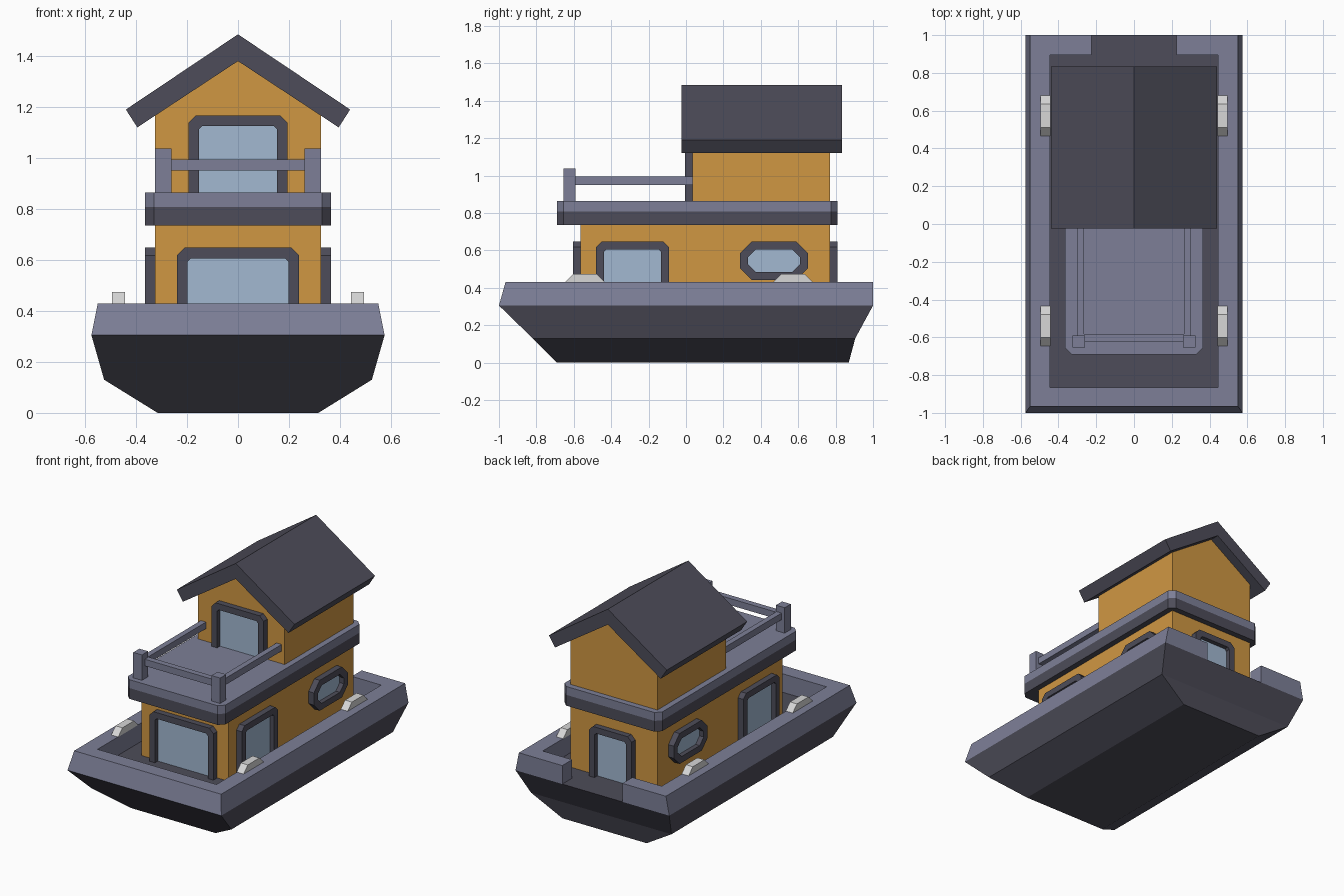
import bpy, bmesh

if "Cube" in bpy.data.objects:
    bpy.data.objects.remove(bpy.data.objects["Cube"])


def material(name, rgb):
    m = bpy.data.materials.new(name)
    m.diffuse_color = (*rgb, 1)
    m.use_nodes = True
    m.node_tree.nodes["Principled BSDF"].inputs["Base Color"].default_value = m.diffuse_color
    return m


DARK = material("dark_slate", (0.075, 0.073, 0.100))
GREY = material("blue_grey", (0.205, 0.213, 0.310))
ORANGE = material("warm_orange", (0.63, 0.31, 0.055))
GLASS = material("pale_glass", (0.36, 0.48, 0.64))
WHITE = material("off_white", (0.68, 0.68, 0.68))


def loft(name, rings, mat, closed=False):
    """Skin a row of equal rings; cap both ends unless the row closes on itself."""
    bm = bmesh.new()
    vs = [[bm.verts.new(p) for p in r] for r in rings]
    n = len(rings[0])
    for i in range(len(vs) if closed else len(vs) - 1):
        a, b = vs[i], vs[(i + 1) % len(vs)]
        for j in range(n):
            k = (j + 1) % n
            bm.faces.new((a[j], a[k], b[k], b[j]))
    if not closed:
        bm.faces.new(vs[0])
        bm.faces.new(vs[-1])
    bmesh.ops.recalc_face_normals(bm, faces=bm.faces)
    me = bpy.data.meshes.new(name)
    bm.to_mesh(me)
    bm.free()
    me.materials.append(mat)
    ob = bpy.data.objects.new(name, me)
    bpy.context.collection.objects.link(ob)
    return ob


def rect(x, y0, y1, z):
    return [(-x, y0, z), (x, y0, z), (x, y1, z), (-x, y1, z)]


def box(name, x0, x1, y0, y1, z0, z1, mat):
    return loft(name, [[(x0, y0, z), (x1, y0, z), (x1, y1, z), (x0, y1, z)]
                       for z in (z0, z1)], mat)


def prism_y(name, profile, y0, y1, mat):
    return loft(name, [[(x, y, z) for x, z in profile] for y in (y0, y1)], mat)


# Hull, its top is the sunken deck
loft("hull", [rect(0.315, -0.69, 0.87, 0), rect(0.525, -0.82, 0.905, 0.13),
              rect(0.575, -1, 1, 0.305)], DARK)


# Gunwale: sections run from the stern gap round the bow and back
def section(s, lo, hi, inner):
    return [(s * lo[0], lo[1], 0.305), (s * hi[0], hi[1], 0.43),
            (s * inner[0], inner[1], 0.43), (s * inner[0], inner[1], 0.305)]


half = [((0.225, 1), (0.225, 1), (0.225, 0.895)),
        ((0.575, 1), (0.55, 1), (0.445, 0.895)),
        ((0.575, -1), (0.55, -0.965), (0.445, -0.865))]
loft("gunwale", [section(1, *h) for h in half] +
     [section(-1, *h) for h in reversed(half)], GREY)

# Lower cabin
box("lower_cabin", -0.325, 0.325, -0.565, 0.77, 0.305, 0.735, ORANGE)


# Upper deck slab in two layers with clipped corners
def clipped(z, x=0.365, y0=-0.69, y1=0.81, c=0.035):
    return [(-x + c, y0, z), (x - c, y0, z), (x, y0 + c, z), (x, y1 - c, z),
            (x - c, y1, z), (-x + c, y1, z), (-x, y1 - c, z), (-x, y0 + c, z)]


loft("deck_slab_lower", [clipped(0.735), clipped(0.808)], DARK)
loft("deck_slab_upper", [clipped(0.808), clipped(0.865)], GREY)

# Upper cabin with gable, and folded roof
prism_y("upper_cabin", [(-0.325, 0.865), (0.325, 0.865), (0.325, 1.168),
                        (0, 1.382), (-0.325, 1.168)], 0.035, 0.77, ORANGE)
prism_y("roof", [(0, 1.485), (0.44, 1.19), (0.395, 1.12), (0, 1.38),
                 (-0.395, 1.12), (-0.44, 1.19)], -0.025, 0.835, DARK)

# Wall mappings: (along, height, outward) to 3D
FRONT = lambda u, z, d: (u, -0.565 - d, z)
UPPER = lambda u, z, d: (u, 0.035 - d, z)
BACK = lambda u, z, d: (u, 0.77 + d, z)
RIGHT = lambda u, z, d: (0.325 + d, u, z)
LEFT = lambda u, z, d: (-0.325 - d, u, z)


def outline(u0, u1, z0, z1, c, c_low):
    top = [(u0, z1 - c), (u0 + c, z1), (u1 - c, z1), (u1, z1 - c)]
    if c_low:
        return top + [(u1, z0 + c), (u1 - c, z0), (u0 + c, z0), (u0, z0 + c)]
    return [(u0, z0)] + top + [(u1, z0)]


def window(name, wall, u0, u1, z0, z1, c, ci, round_all=False, w=0.042, depth=0.04):
    outer = outline(u0, u1, z0, z1, c, round_all)
    inner = outline(u0 + w, u1 - w, z0 + (w if round_all else 0), z1 - w, ci, round_all)
    loft(name + "_frame", [[wall(*o, 0), wall(*o, depth), wall(*i, depth), wall(*i, 0)]
                           for o, i in zip(outer, inner)], DARK, closed=round_all)
    loft(name + "_glass", [[wall(*p, d) for p in inner] for d in (0.0, 0.009)], GLASS)


# Doors and windows
window("front_door", FRONT, -0.24, 0.24, 0.305, 0.648, 0.03, 0.013)
window("upper_door", UPPER, -0.195, 0.195, 0.865, 1.167, 0.03, 0.013)
window("back_door", BACK, -0.16, 0.16, 0.305, 0.648, 0.03, 0.013)
for side, wall in (("right", RIGHT), ("left", LEFT)):
    window(side + "_door", wall, -0.48, -0.092, 0.305, 0.648, 0.03, 0.013)
    window(side + "_porthole", wall, 0.29, 0.652, 0.442, 0.648, 0.062, 0.042, True)

# Railing and mooring cleats
box("front_rail", -0.265, 0.265, -0.622, -0.582, 0.95, 0.995, GREY)
for s, side in ((1, "right"), (-1, "left")):
    box(side + "_rail_post", s * 0.26, s * 0.325, -0.655, -0.59, 0.865, 1.037, GREY)
    box(side + "_rail", s * 0.264, s * 0.302, -0.59, 0.035, 0.95, 0.995, GREY)
    for yc, end in ((-0.54, "front"), (0.572, "back")):
        loft(f"{side}_{end}_cleat",
             [[(x, yc + dy, z) for dy, z in
               ((-0.107, 0.43), (-0.062, 0.475), (0.062, 0.475), (0.107, 0.43))]
              for x in (s * 0.443, s * 0.495)], WHITE)
